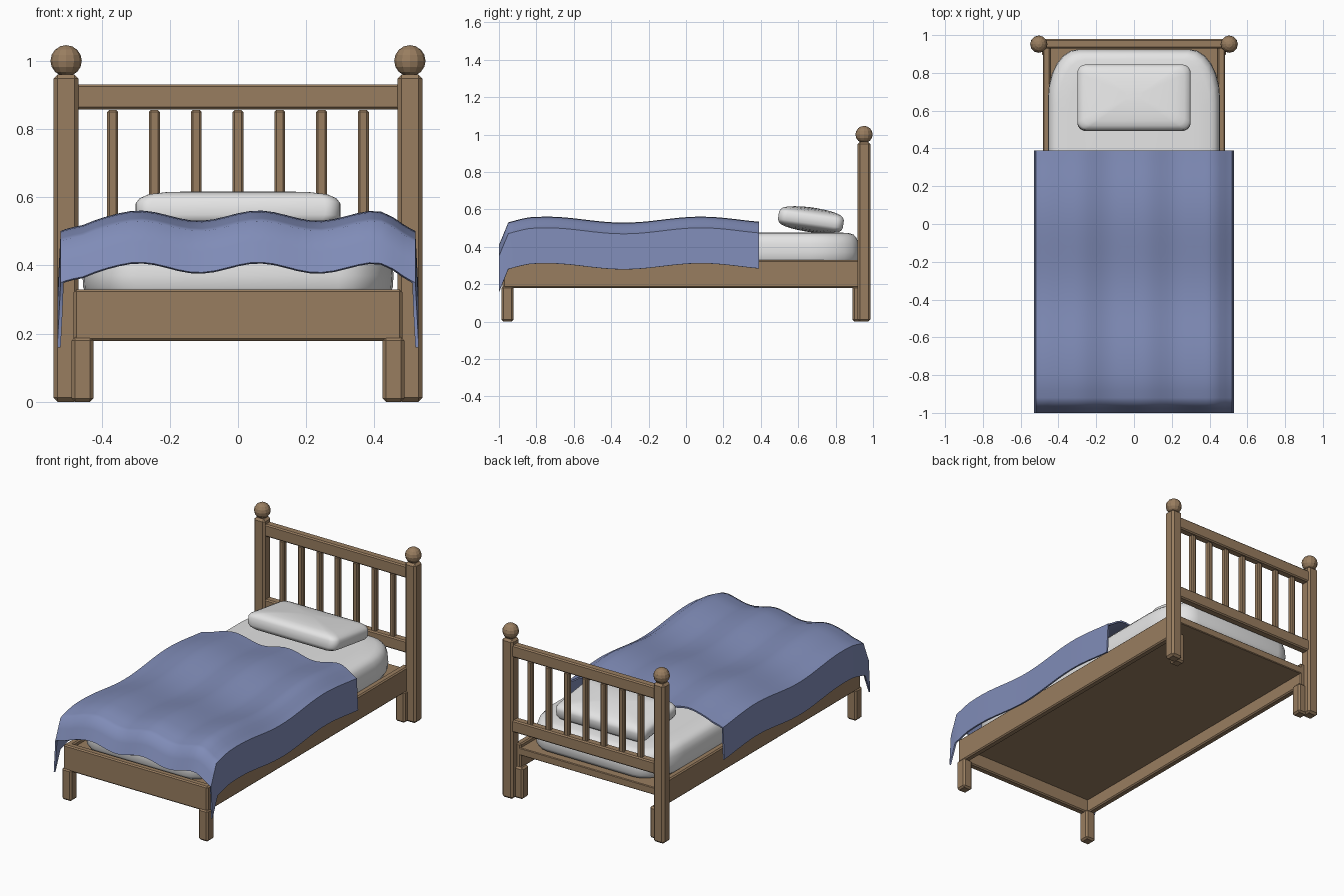
import bpy, bmesh, math
from mathutils import Vector

cube = bpy.data.objects.get("Cube")
if cube:
    bpy.data.objects.remove(cube, do_unlink=True)


def material(name, r, g, b):
    m = bpy.data.materials.new(name)
    m.use_nodes = True
    m.diffuse_color = (r, g, b, 1)
    bsdf = m.node_tree.nodes["Principled BSDF"]
    bsdf.inputs["Base Color"].default_value = (r, g, b, 1)
    bsdf.inputs["Roughness"].default_value = 0.8
    return m


WOOD = material("warm wood", 0.318, 0.207, 0.117)
LINEN = material("white linen", 0.78, 0.78, 0.78)
BLUE = material("blue cloth", 0.215, 0.262, 0.475)


def finish(name, bm, mat):
    bmesh.ops.recalc_face_normals(bm, faces=bm.faces)
    mesh = bpy.data.meshes.new(name)
    bm.to_mesh(mesh)
    bm.free()
    mesh.materials.append(mat)
    ob = bpy.data.objects.new(name, mesh)
    bpy.context.collection.objects.link(ob)
    return ob


def select_only(ob):
    bpy.ops.object.select_all(action="DESELECT")
    ob.select_set(True)
    bpy.context.view_layer.objects.active = ob


def smooth(ob, degrees):
    select_only(ob)
    bpy.ops.object.shade_smooth_by_angle(angle=math.radians(degrees))


def box(name, x, y, z, bevel=0.007):
    """Bevelled wooden box from (low, high) ranges."""
    bm = bmesh.new()
    bmesh.ops.create_cube(bm, size=1)
    for v in bm.verts:
        v.co = Vector([r[0] if c < 0 else r[1] for c, r in zip(v.co, (x, y, z))])
    bmesh.ops.bevel(bm, geom=bm.edges[:], offset=bevel, segments=1, affect="EDGES")
    return finish(name, bm, WOOD)


def cushion(name, half_x, half_y, corner_x, corner_y, layers, stretch=1):
    """Stack of rounded rectangles; each layer is (inset, height)."""
    bm = bmesh.new()
    steps = 6
    rings = []
    for inset, z in layers:
        fx, fy = 1 - stretch * inset / half_x, 1 - inset / half_y
        ring = []
        for sx, sy, start in ((1, 1, 0), (-1, 1, 1), (-1, -1, 2), (1, -1, 3)):
            for i in range(steps + 1):
                a = (start + i / steps) * math.pi / 2
                px = sx * (half_x - corner_x) + corner_x * math.cos(a)
                py = sy * (half_y - corner_y) + corner_y * math.sin(a)
                ring.append(bm.verts.new((px * fx, py * fy, z)))
        rings.append(ring)
    n = len(rings[0])
    for low, high in zip(rings, rings[1:]):
        for i in range(n):
            j = (i + 1) % n
            bm.faces.new((low[i], low[j], high[j], high[i]))
    bm.faces.new(rings[0])
    bm.faces.new(rings[-1])
    ob = finish(name, bm, LINEN)
    smooth(ob, 50)
    return ob


# Headboard posts, ball finials, frame legs and side rails
for side, s in (("left", 1), ("right", -1)):
    def span(a, b):
        return tuple(sorted((s * a, s * b)))
    box(side + "_headboard_post", span(0.468, 0.541), (0.917, 0.987), (0, 0.96), 0.012)
    bm = bmesh.new()
    bmesh.ops.create_uvsphere(bm, u_segments=12, v_segments=8, radius=0.046)
    bmesh.ops.translate(bm, verts=bm.verts, vec=(s * 0.504, 0.952, 1.0))
    finish(side + "_finial", bm, WOOD)
    box(side + "_front_leg", span(0.424, 0.488), (-0.987, -0.922), (0, 0.19), 0.01)
    box(side + "_back_leg", span(0.424, 0.488), (0.89, 0.955), (0, 0.19), 0.01)
    box(side + "_side_rail", span(0.443, 0.483), (-0.978, 0.945), (0.18, 0.328))

# Front rail and the slab under the mattress, open at the head end
box("front_rail", (-0.481, 0.481), (-0.98, -0.938), (0.178, 0.33))
box("base_panel", (-0.46, 0.46), (-0.96, 0.945), (0.26, 0.305), 0.004)

# Headboard rails and spindles
box("headboard_top_rail", (-0.48, 0.48), (0.93, 0.979), (0.857, 0.931))
box("headboard_lower_rail", (-0.48, 0.48), (0.93, 0.979), (0.405, 0.478))
for i in range(-3, 4):
    x = i * 0.1225
    box("spindle_%d" % (i + 4), (x - 0.016, x + 0.016), (0.939, 0.971), (0.465, 0.856), 0.006)

# Mattress
mattress = cushion("mattress", 0.456, 0.933, 0.16, 0.26,
                   ((0.04, 0.303), (0.012, 0.315), (0.002, 0.335), (0, 0.37), (0.003, 0.415),
                    (0.012, 0.445), (0.028, 0.464), (0.055, 0.473), (0.12, 0.477)))
mattress.location.y = -0.008

# Pillow, tipped down towards the headboard and crowned across its width
half_pillow = ((0, 0.02), (0.006, 0.034), (0.02, 0.046), (0.045, 0.054),
               (0.08, 0.06), (0.12, 0.064), (0.155, 0.066))
pillow = cushion("pillow", 0.3, 0.175, 0.045, 0.045,
                 [(d, -z) for d, z in reversed(half_pillow)] + list(half_pillow), 1.65)
pillow.location = (0, 0.668, 0.544)
pillow.rotation_euler.x = math.radians(-8)

# Blanket: gentle waves, with hems falling over the sides and the front
half = [i * 0.035 for i in range(13)] + [0.455, 0.485, 0.507, 0.52, 0.525, 0.53]
xs = [-x for x in reversed(half[1:])] + half
ys = [-1.0, -0.975, -0.95, -0.92] + [-0.88 + i * 1.27 / 30 for i in range(31)]


def ramp(value, start, end):
    return min(1, max(0, (value - start) / (end - start)))


def drop(x, y):
    sides = 0.045 * ramp(abs(x), 0.4, 0.52) ** 1.5 + 0.19 * ramp(abs(x), 0.52, 0.53)
    front = 0.015 * ramp(-y, 0.85, 0.95) + 0.115 * ramp(-y, 0.95, 1.0)
    return sides + front


def wave(x, y):
    across = 0.015 * math.cos(18 * (x - 0.06)) * (1 - ramp(abs(x), 0.45, 0.52))
    return across + 0.016 * math.cos(7.6 * (y - 0.08))


bm = bmesh.new()
grid = [[bm.verts.new((x, y, 0.53 + wave(x, y) - drop(x, y))) for x in xs] for y in ys]
for a, b in zip(grid, grid[1:]):
    for i in range(len(xs) - 1):
        bm.faces.new((a[i], a[i + 1], b[i + 1], b[i]))
blanket = finish("blanket", bm, BLUE)
if blanket.data.polygons[len(blanket.data.polygons) // 2].normal.z < 0:
    blanket.data.flip_normals()
solid = blanket.modifiers.new("thickness", "SOLIDIFY")
solid.thickness = 0.01
solid.offset = -1
select_only(blanket)
bpy.ops.object.modifier_apply(modifier=solid.name)
smooth(blanket, 60)
